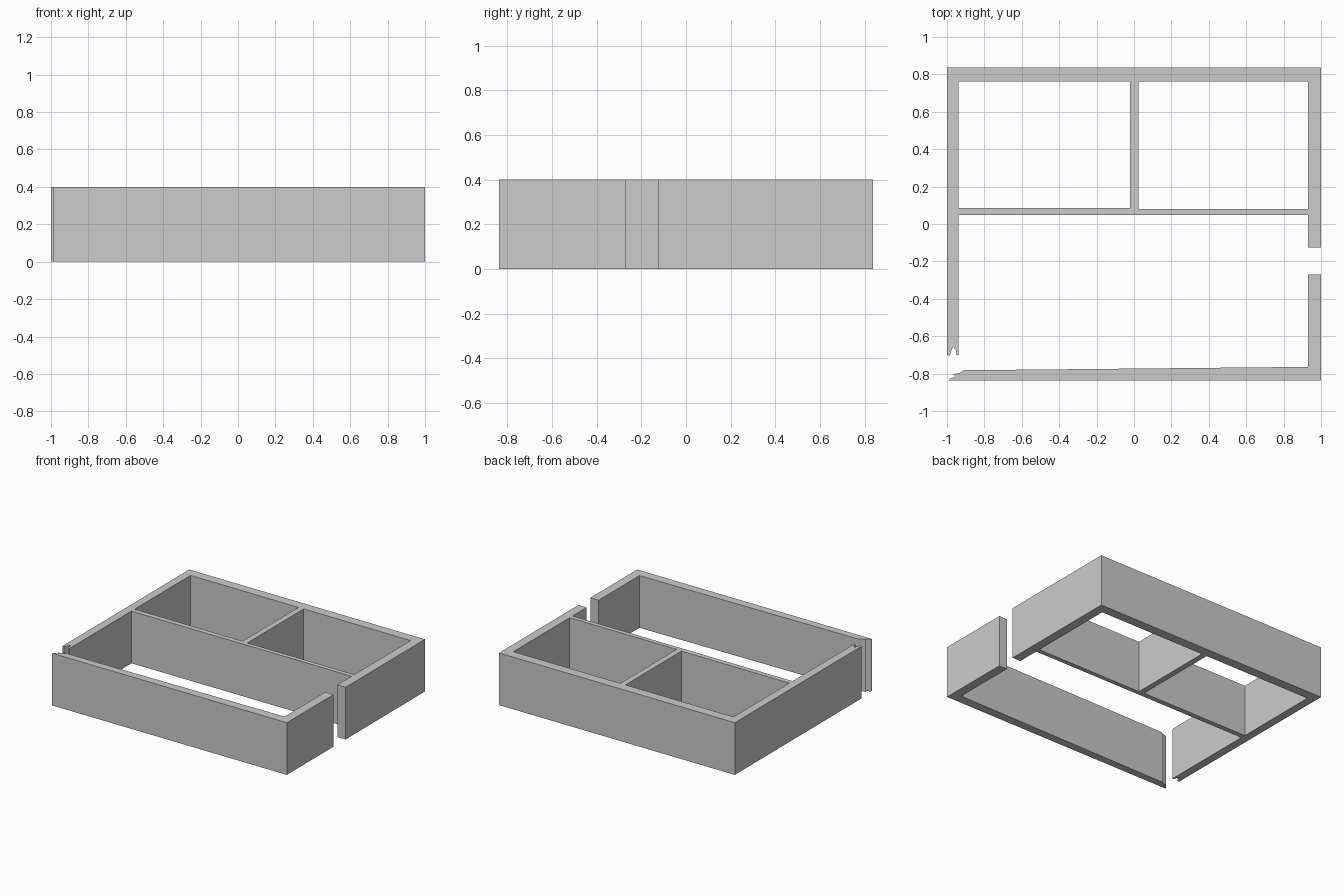
import bpy
import bmesh

if "Cube" in bpy.data.objects:
    bpy.data.objects.remove(bpy.data.objects["Cube"])

HEIGHT = 0.4


def extrude_plan(name, outline, base=0.0):
    """Raise a floor-plan outline into a solid wall."""
    bm = bmesh.new()
    floor = bm.faces.new([bm.verts.new((x, y, base)) for x, y in outline])
    raised = bmesh.ops.extrude_face_region(bm, geom=[floor], use_keep_orig=True)
    top = [g for g in raised["geom"] if isinstance(g, bmesh.types.BMVert)]
    bmesh.ops.translate(bm, verts=top, vec=(0, 0, HEIGHT - base))
    bmesh.ops.recalc_face_normals(bm, faces=bm.faces)
    mesh = bpy.data.meshes.new(name)
    bm.to_mesh(mesh)
    bm.free()
    obj = bpy.data.objects.new(name, mesh)
    bpy.context.collection.objects.link(obj)
    return obj


# Back, left and upper right walls, with the broken left end
extrude_plan("outer_wall_back", [
    (-1, 0.837), (1, 0.837), (1, -0.125), (0.93, -0.125),
    (0.93, 0.763), (-0.937, 0.763),
    (-0.937, -0.70), (-0.948, -0.70), (-0.953, -0.675), (-0.967, -0.657),
    (-0.976, -0.675), (-0.985, -0.703), (-1, -0.70),
])

# Front wall and lower right stub, with the jagged corner break
extrude_plan("outer_wall_front", [
    (1, -0.837), (1, -0.27), (0.93, -0.27), (0.93, -0.764),
    (-0.91, -0.782), (-0.93, -0.796), (-0.965, -0.803),
    (-0.952, -0.815), (-0.983, -0.827), (-0.99, -0.837),
])

# T-shaped partition between the two back rooms and the front room
extrude_plan("inner_partition", [
    (-0.937, 0.047), (0.93, 0.047), (0.93, 0.081), (0.023, 0.081),
    (0.023, 0.763), (-0.021, 0.763), (-0.021, 0.086), (-0.937, 0.086),
])
